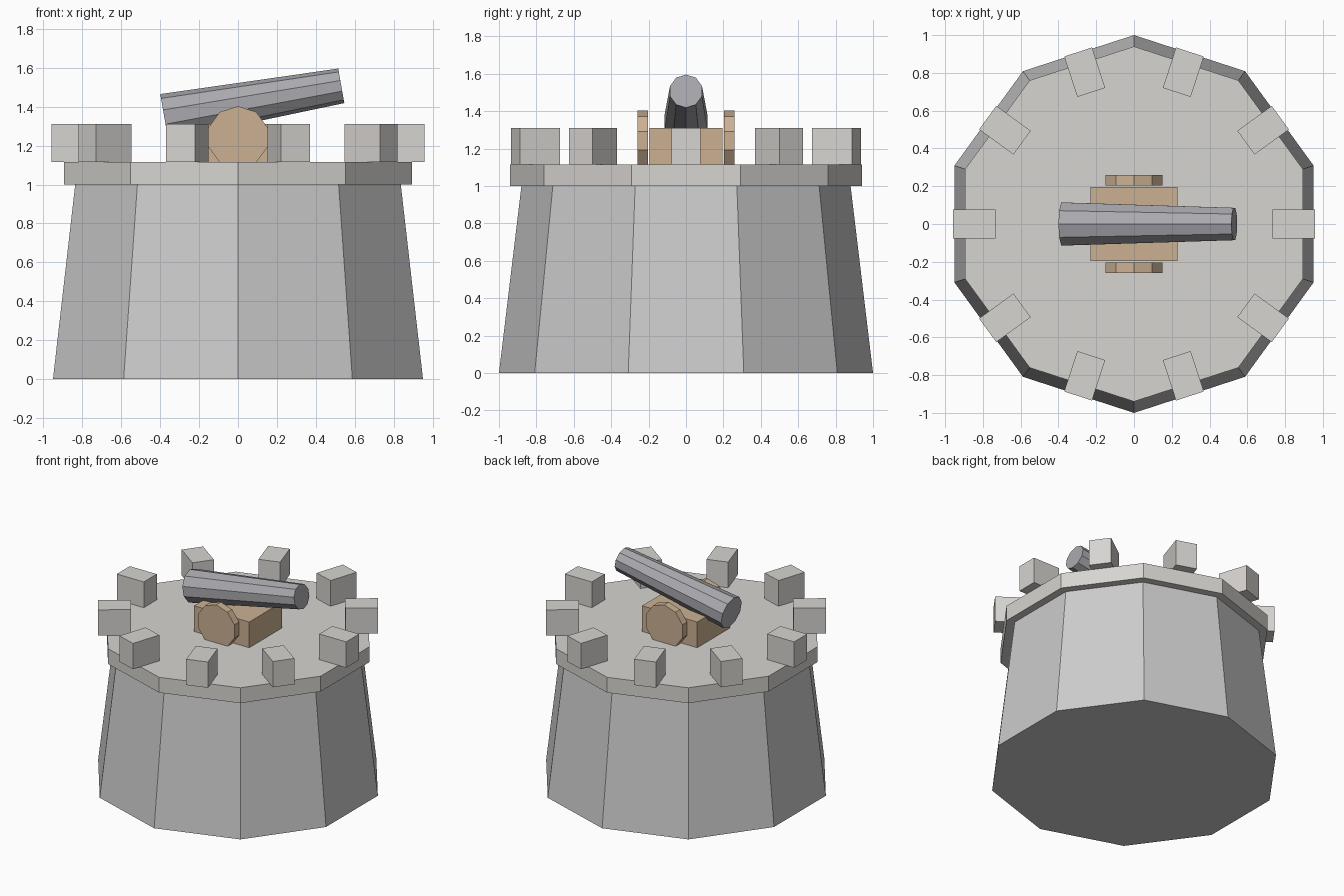
import bpy
from math import radians, pi, cos, sin
from mathutils import Matrix, Vector

if "Cube" in bpy.data.objects:
    bpy.data.objects.remove(bpy.data.objects["Cube"])


def material(name, rgb):
    m = bpy.data.materials.new(name)
    m.diffuse_color = (*rgb, 1)
    m.use_nodes = True
    m.node_tree.nodes["Principled BSDF"].inputs["Base Color"].default_value = m.diffuse_color
    return m


stone = material("stone", (0.58, 0.58, 0.57))
pale_stone = material("pale_stone", (0.68, 0.66, 0.63))
wood = material("wood", (0.60, 0.44, 0.29))
iron = material("iron", (0.40, 0.40, 0.43))


def finish(name, mat):
    ob = bpy.context.object
    ob.name = ob.data.name = name
    ob.data.materials.append(mat)
    return ob


def decagon(name, mat, r1, r2, depth, loc, rot=(0, 0, 0)):
    """Ten-sided straight or tapered prism, one corner towards local +y."""
    bpy.ops.mesh.primitive_cone_add(vertices=10, radius1=r1, radius2=r2,
                                    depth=depth, location=loc, rotation=rot)
    return finish(name, mat)


def box(name, mat, size, loc, turn=0):
    bpy.ops.mesh.primitive_cube_add(size=1, location=loc, rotation=(0, 0, turn))
    ob = finish(name, mat)
    ob.scale = size
    return ob


# Tapered tower and overhanging platform
decagon("tower_wall", stone, 1.0, 0.88, 1.0, (0, 0, 0.5))
decagon("platform", pale_stone, 0.94, 0.94, 0.116, (0, 0, 1.058))

# Ring of battlement blocks, one per wall face
for i in range(10):
    a = i * pi / 5
    box(f"battlement_{i + 1}", pale_stone, (0.225, 0.155, 0.195),
        (0.845 * cos(a), 0.845 * sin(a), 1.2125), a)

# Gun carriage with a wheel on each side
box("carriage", wood, (0.46, 0.39, 0.195), (0, 0, 1.2125))
for side, name in ((-1, "wheel_front"), (1, "wheel_back")):
    decagon(name, wood, 0.16, 0.16, 0.056, (0, side * 0.232, 1.243),
            (radians(90), 0, 0))

# Barrel: wide breech at -x, muzzle raised ten degrees at +x
barrel = decagon("barrel", iron, 0.12, 0.09, 0.924, (0, 0, 0))
t = radians(10)
axes = Matrix(((0, -sin(t), cos(t)), (1, 0, 0), (0, cos(t), sin(t))))
barrel.matrix_world = Matrix.Translation(Vector((0.076, 0, 1.427))) @ axes.to_4x4()
